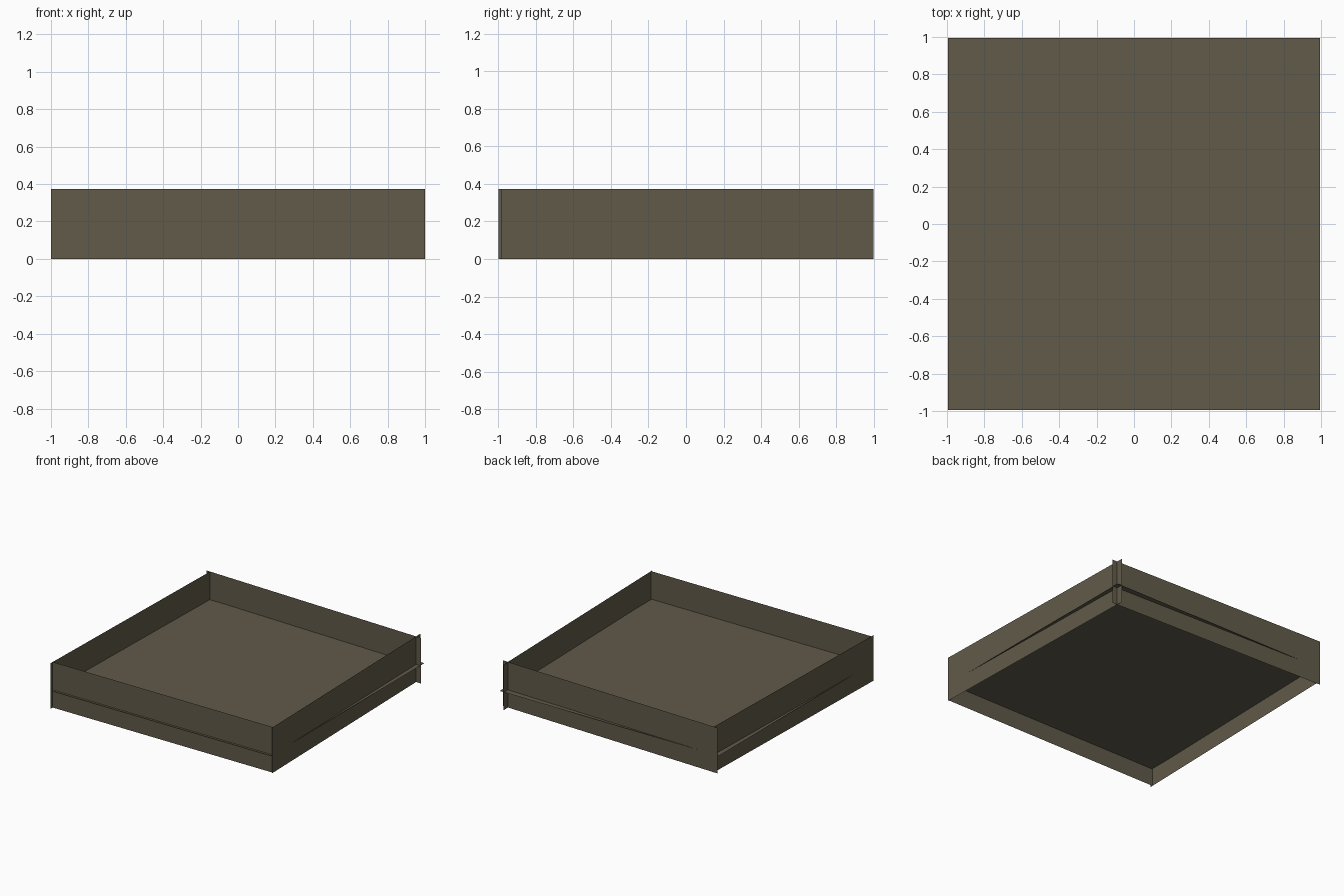
import bpy

if "Cube" in bpy.data.objects:
    bpy.data.objects.remove(bpy.data.objects["Cube"])

WALL_H = 0.374   # wall height
FLOOR_Z = 0.145  # height of the floor sheet

mat = bpy.data.materials.new("olive_brown")
mat.diffuse_color = (0.12, 0.103, 0.068, 1.0)
mat.use_nodes = True
mat.node_tree.nodes["Principled BSDF"].inputs["Base Color"].default_value = mat.diffuse_color


def sheet(name, corners):
    """One flat, paper-thin panel."""
    mesh = bpy.data.meshes.new(name)
    mesh.from_pydata(corners, [], [tuple(range(len(corners)))])
    mesh.materials.append(mat)
    obj = bpy.data.objects.new(name, mesh)
    bpy.context.collection.objects.link(obj)
    return obj


def wall(name, start, end):
    """Upright panel between two plan points, facing right of its direction."""
    (x0, y0), (x1, y1) = start, end
    return sheet(name, [(x0, y0, 0), (x1, y1, 0),
                        (x1, y1, WALL_H), (x0, y0, WALL_H)])


# Floor sheet, poking slightly through the skewed walls
F = 0.995
sheet("tray_floor", [(-F, -F, FLOOR_Z), (F, -F, FLOOR_Z),
                     (F, F, FLOOR_Z), (-F, F, FLOOR_Z)])

# Four slightly skewed walls whose ends cross at the corners
wall("front_wall", (-1.0, -0.975), (1.0, -0.975))
wall("right_wall", (1.0, -0.985), (0.955, 1.0))
wall("back_wall", (1.0, 0.942), (-0.985, 1.0))
wall("left_wall", (-0.953, 1.0), (-1.0, -1.0))
